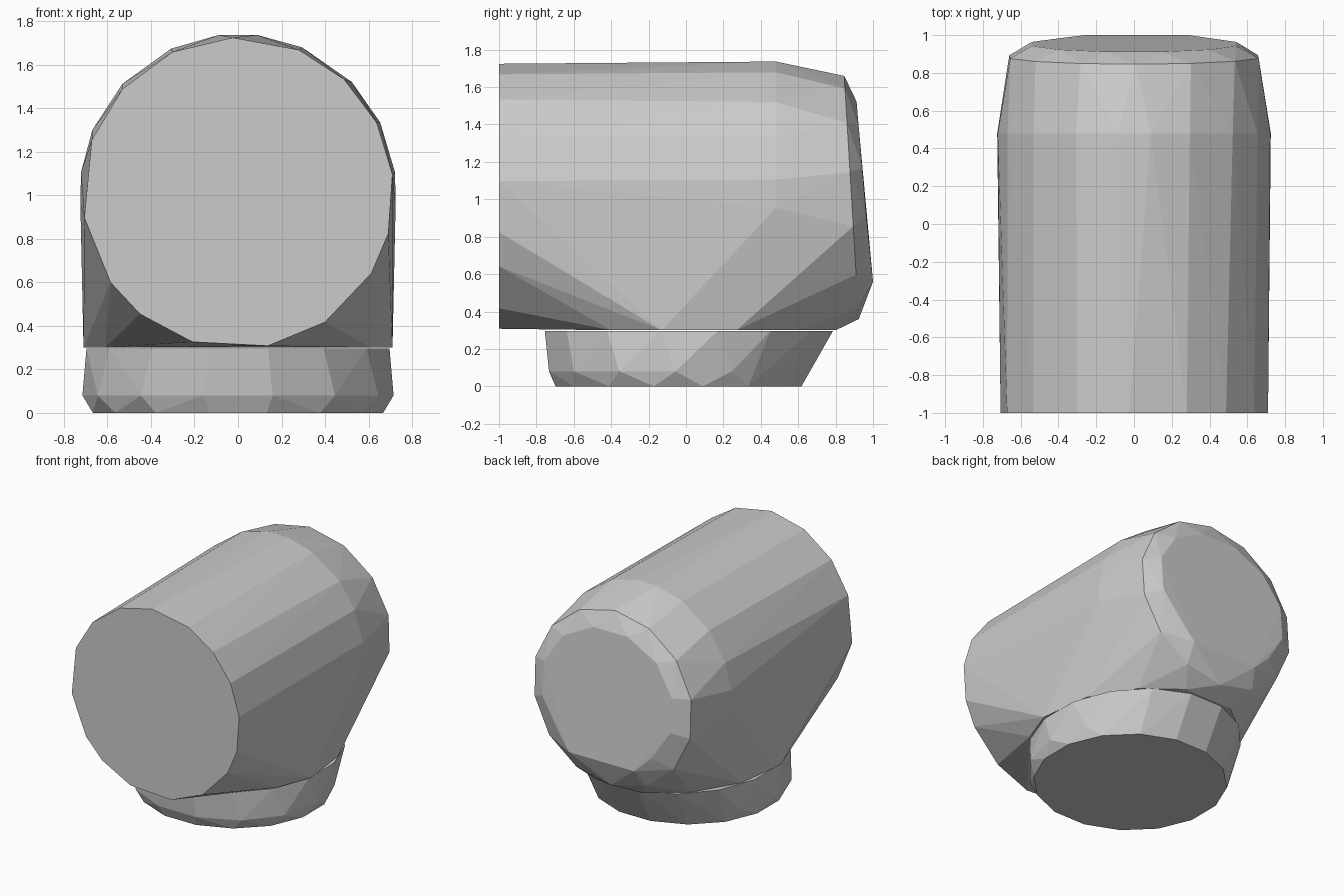
import bpy, bmesh
from math import sin, cos, radians

if "Cube" in bpy.data.objects:
    bpy.data.objects.remove(bpy.data.objects["Cube"])


def hull(name, points):
    """Faceted convex solid wrapped around a set of outline points."""
    bm = bmesh.new()
    for p in points:
        bm.verts.new(p)
    res = bmesh.ops.convex_hull(bm, input=bm.verts[:])
    loose = {v for v in res["geom_interior"] + res["geom_unused"]
             if isinstance(v, bmesh.types.BMVert)}
    bmesh.ops.delete(bm, geom=list(loose), context='VERTS')
    bmesh.ops.dissolve_limit(bm, angle_limit=radians(1), verts=bm.verts[:], edges=bm.edges[:])
    bmesh.ops.recalc_face_normals(bm, faces=bm.faces[:])
    me = bpy.data.meshes.new(name)
    bm.to_mesh(me)
    bm.free()
    ob = bpy.data.objects.new(name, me)
    bpy.context.collection.objects.link(ob)
    return ob


def even(n, offset=0.0):
    return [offset + 360 * i / n for i in range(n)]


def upright_ring(angles, y, rx, rz, cz, lean=0.0):
    """Ring facing along y; lean shifts y forward as z rises."""
    return [(rx * cos(radians(a)), y - lean * rz * sin(radians(a)), cz + rz * sin(radians(a)))
            for a in angles]


def flat_ring(n, z, rx, y0, y1, offset=0.0):
    """Horizontal ring spanning y0..y1."""
    cy, ry = (y0 + y1) / 2, (y1 - y0) / 2
    return [(rx * cos(radians(a)), cy + ry * sin(radians(a)), z) for a in even(n, offset)]


# Barrel: flat front disc, slightly wider rear, rounded leaning back
front_angles = [-79, -56, -31, -15, 7, 27, 47, 67, 92, 115, 138, 160, 189, 215, 231, 253]
body = upright_ring(front_angles, -1.0, 0.715, 0.715, 1.01)
body += upright_ring([-5, 7, 26, 44, 66, 83, 97, 115, 137, 157, 173, 185], 0.48, 0.727, 0.725, 1.017)
body += upright_ring(even(14, 12), 0.885, 0.675, 0.65, 1.01, 0.06)
body += upright_ring(even(12, 15), 0.953, 0.56, 0.50, 1.04, 0.085)
body += [(-0.26, 1.0, 0.56), (0.29, 1.0, 0.56)]

# Flat foot outline under the barrel
for s in (-1, 1):
    body += [(s * x, y, 0.3) for x, y in
             ((0.61, -0.4), (0.71, -0.13), (0.66, 0.27), (0.46, 0.6), (0.2, 0.8))]
hull("barrel_body", body)

# Collar: short rounded base with a sloped back
collar = flat_ring(16, 0.0, 0.68, -0.71, 0.63, 11.25)
collar += flat_ring(14, 0.08, 0.715, -0.75, 0.64)
collar += flat_ring(16, 0.295, 0.71, -0.77, 0.80, 11.25)
hull("base_collar", collar)
